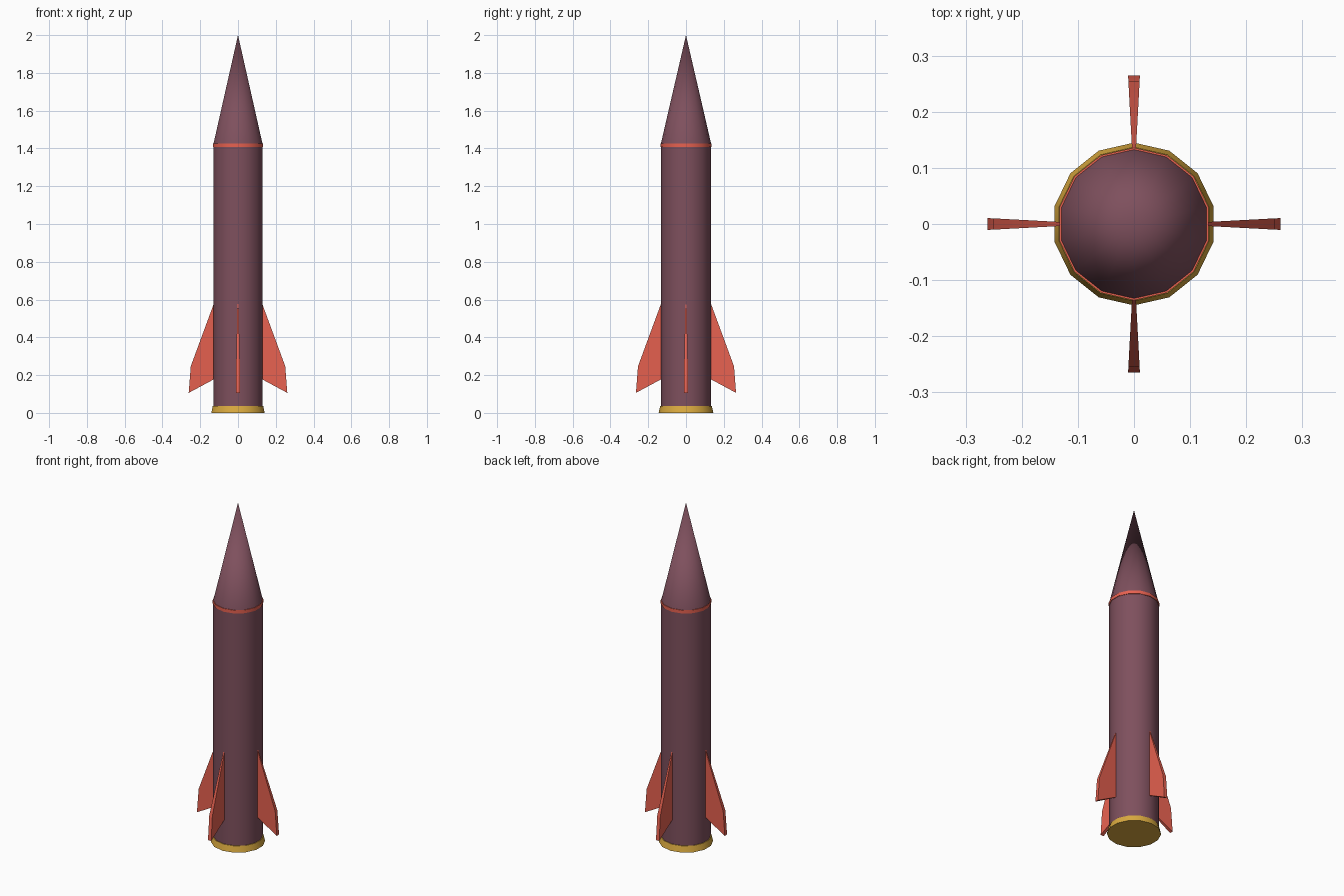
import bpy
import bmesh
from math import radians
from mathutils import Matrix

if "Cube" in bpy.data.objects:
    bpy.data.objects.remove(bpy.data.objects["Cube"])

SIDES = 14


def material(name, color):
    m = bpy.data.materials.new(name)
    m.diffuse_color = (*color, 1)
    m.use_nodes = True
    m.node_tree.nodes["Principled BSDF"].inputs["Base Color"].default_value = m.diffuse_color
    return m


PLUM = material("plum", (0.21, 0.08, 0.11))
RED = material("red", (0.80, 0.12, 0.08))
GOLD = material("gold", (0.70, 0.40, 0.05))


def smooth(obj, angle=40):
    bpy.ops.object.select_all(action='DESELECT')
    obj.select_set(True)
    bpy.context.view_layer.objects.active = obj
    bpy.ops.object.shade_smooth_by_angle(angle=radians(angle))


def section(name, r_low, r_high, z_low, z_high, mat):
    bpy.ops.mesh.primitive_cone_add(
        vertices=SIDES, radius1=r_low, radius2=r_high,
        depth=z_high - z_low, location=(0, 0, (z_low + z_high) / 2))
    obj = bpy.context.object
    obj.name = name
    obj.data.materials.append(mat)
    smooth(obj)
    return obj


def fin(name, angle, root):
    # (radius, height, half thickness): thin at the root, thicker at the tip
    profile = [(root - 0.01, 0.60, 0.003), (root + 0.12, 0.247, 0.010),
               (root + 0.131, 0.106, 0.0105), (root - 0.01, 0.182, 0.003)]
    bm = bmesh.new()
    left = [bm.verts.new((x, t, z)) for x, z, t in profile]
    right = [bm.verts.new((x, -t, z)) for x, z, t in profile]
    bm.faces.new(left)
    bm.faces.new(right[::-1])
    for i in range(4):
        j = (i + 1) % 4
        bm.faces.new((left[j], left[i], right[i], right[j]))
    bmesh.ops.recalc_face_normals(bm, faces=bm.faces)
    bm.transform(Matrix.Rotation(radians(angle), 4, 'Z'))
    mesh = bpy.data.meshes.new(name)
    bm.to_mesh(mesh)
    bm.free()
    obj = bpy.data.objects.new(name, mesh)
    bpy.context.collection.objects.link(obj)
    mesh.materials.append(RED)
    smooth(obj, 30)


# Body stack, bottom to top
section("base_ring", 0.145, 0.137, 0.0, 0.036, GOLD)
section("body_tube", 0.133, 0.133, 0.03, 1.412, PLUM)
section("nose_band", 0.136, 0.136, 1.408, 1.427, RED)
section("nose_cone", 0.133, 0.0, 1.425, 2.0, PLUM)

# Four fins; the tube is flat-sided on x and cornered on y
for label, angle, root in (("right", 0, 0.130), ("back", 90, 0.134),
                           ("left", 180, 0.130), ("front", 270, 0.134)):
    fin(label + "_fin", angle, root)
